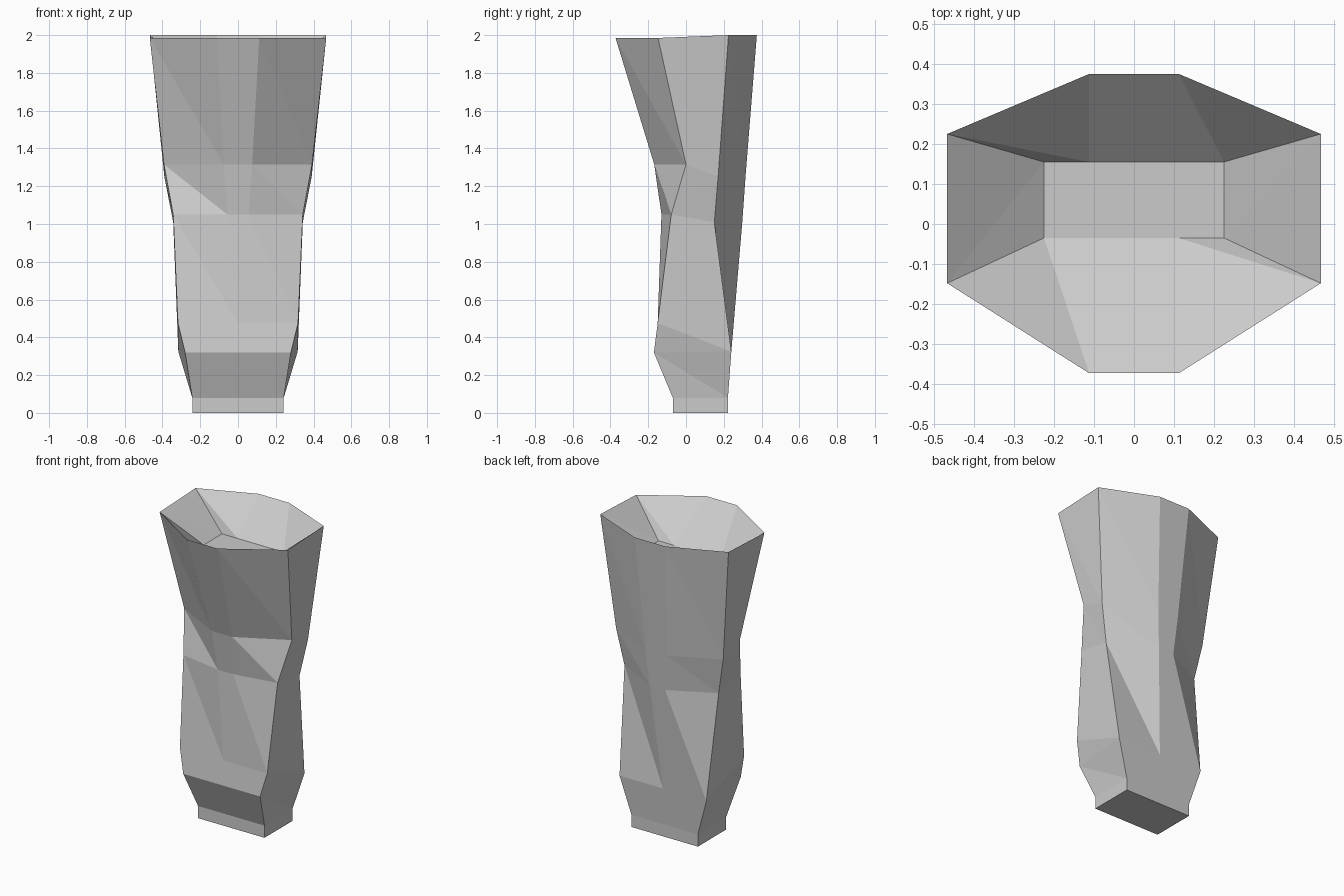
import bpy, bmesh

if "Cube" in bpy.data.objects:
    bpy.data.objects.remove(bpy.data.objects["Cube"])

# Columns of points from the base up the outside, over the rim, to the inner floor: (half width, y, z)
front_corner = [(.242, -.07, 0), (.242, -.07, .08), (.28, -.17, .32), (.318, -.15, .475),
                (.343, -.078, 1.05), (.392, 0, 1.315), (.467, -.148, 1.985), (.225, -.035, 1.79)]
front_middle = [(0, -.07, 0), (0, -.07, .08), (0, -.17, .32), (0, -.15, .475),
                (.056, -.13, 1.05), (.075, -.168, 1.315), (.112, -.373, 1.985), (.112, -.035, 1.79)]
back_corner = [(.242, .222, 0), (.242, .222, .08), (.316, .24, .325), (.316, .24, .325),
               (.343, .15, 1.01), (.39, .17, 1.25), (.467, .225, 2), (.225, .155, 1.79)]
back_middle = [(0, .222, 0), (0, .222, .08), (0, .24, .325), (0, .24, .325),
               (.056, .298, 1.01), (.075, .315, 1.25), (.112, .375, 2), (.112, .155, 1.79)]

# Eight columns, running anticlockwise seen from above
ring = [(front_corner, -1), (front_middle, -1), (front_middle, 1), (front_corner, 1),
        (back_corner, 1), (back_middle, 1), (back_middle, -1), (back_corner, -1)]

bm = bmesh.new()
cols = [[bm.verts.new((s * x, y, z)) for x, y, z in pts] for pts, s in ring]

# Walls, every panel split along the same diagonal
for i in range(8):
    a, b = cols[i], cols[(i + 1) % 8]
    for k in range(len(a) - 1):
        bm.faces.new((a[k], b[k], a[k + 1]))
        bm.faces.new((b[k], b[k + 1], a[k + 1]))

# Base and recessed floor
bm.faces.new([c[0] for c in reversed(cols)])
bm.faces.new([c[-1] for c in cols])

# Close up the panels that taper to a point
bmesh.ops.remove_doubles(bm, verts=bm.verts[:], dist=.0005)

mesh = bpy.data.meshes.new("tapered_shell")
bm.to_mesh(mesh)
bm.free()
shell = bpy.data.objects.new("tapered_shell", mesh)
bpy.context.collection.objects.link(shell)
